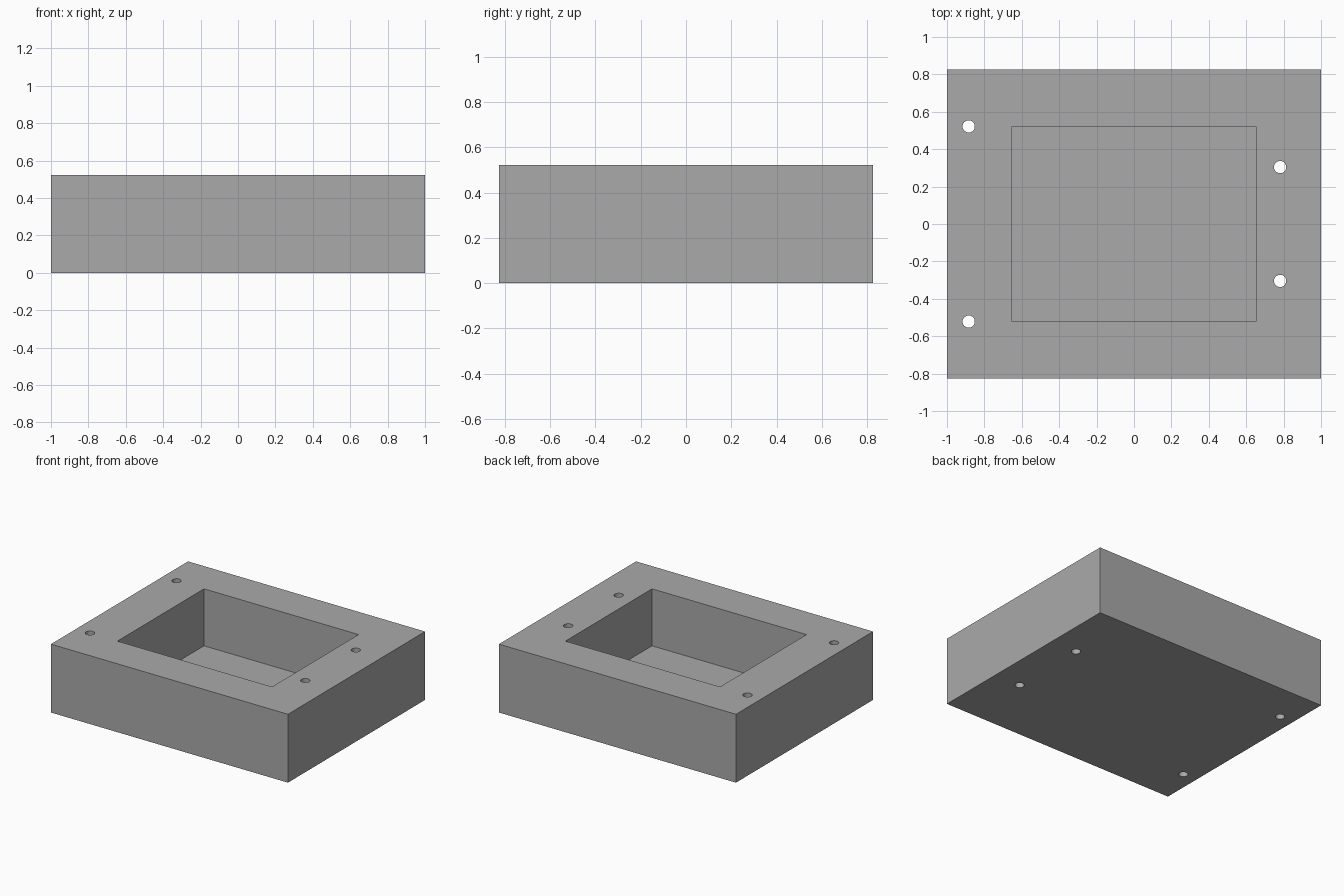
import bpy
import bmesh
from mathutils import Matrix, Vector

cube = bpy.data.objects.get("Cube")
if cube:
    bpy.data.objects.remove(cube, do_unlink=True)

U = 1 / 23  # design unit: the block is 46 x 38 x 12 units
WIDTH, DEPTH, HEIGHT, FLOOR = 46 * U, 38 * U, 12 * U, 2 * U

grey = bpy.data.materials.new("plain_grey")
grey.use_nodes = True
colour = (0.40, 0.40, 0.40, 1)
grey.diffuse_color = colour
grey.node_tree.nodes["Principled BSDF"].inputs["Base Color"].default_value = colour


def make_object(name, bm):
    mesh = bpy.data.meshes.new(name)
    bm.to_mesh(mesh)
    bm.free()
    mesh.materials.append(grey)
    obj = bpy.data.objects.new(name, mesh)
    bpy.context.collection.objects.link(obj)
    return obj


def box(name, width, depth, bottom, top):
    bm = bmesh.new()
    place = Matrix.Translation((0, 0, (bottom + top) / 2))
    size = Matrix.Diagonal((width, depth, top - bottom, 1))
    bmesh.ops.create_cube(bm, size=1, matrix=place @ size)
    return make_object(name, bm)


def cut(target, cutter):
    mod = target.modifiers.new(cutter.name, "BOOLEAN")
    mod.operation = "DIFFERENCE"
    mod.solver = "EXACT"
    mod.object = cutter
    cutter.hide_render = True
    cutter.hide_set(True)


# Solid block with an open rectangular pocket
block = box("housing_block", WIDTH, DEPTH, 0, HEIGHT)
cut(block, box("pocket_cutter", 30 * U, 24 * U, FLOOR, HEIGHT + 0.1))

# Four through holes, mirrored front to back
bm = bmesh.new()
for x, y in ((-0.884, 12 * U), (0.781, 7 * U)):
    for side in (-1, 1):
        bmesh.ops.create_cone(
            bm, cap_ends=True, segments=32, radius1=0.0326, radius2=0.0326,
            depth=HEIGHT + 0.2,
            matrix=Matrix.Translation(Vector((x, side * y, HEIGHT / 2))))
cut(block, make_object("screw_hole_cutter", bm))

# Apply the cuts and remove the cutters
bpy.context.view_layer.objects.active = block
block.select_set(True)
for mod in list(block.modifiers):
    cutter = mod.object
    bpy.ops.object.modifier_apply(modifier=mod.name)
    bpy.data.objects.remove(cutter, do_unlink=True)
bpy.ops.object.shade_smooth_by_angle()
